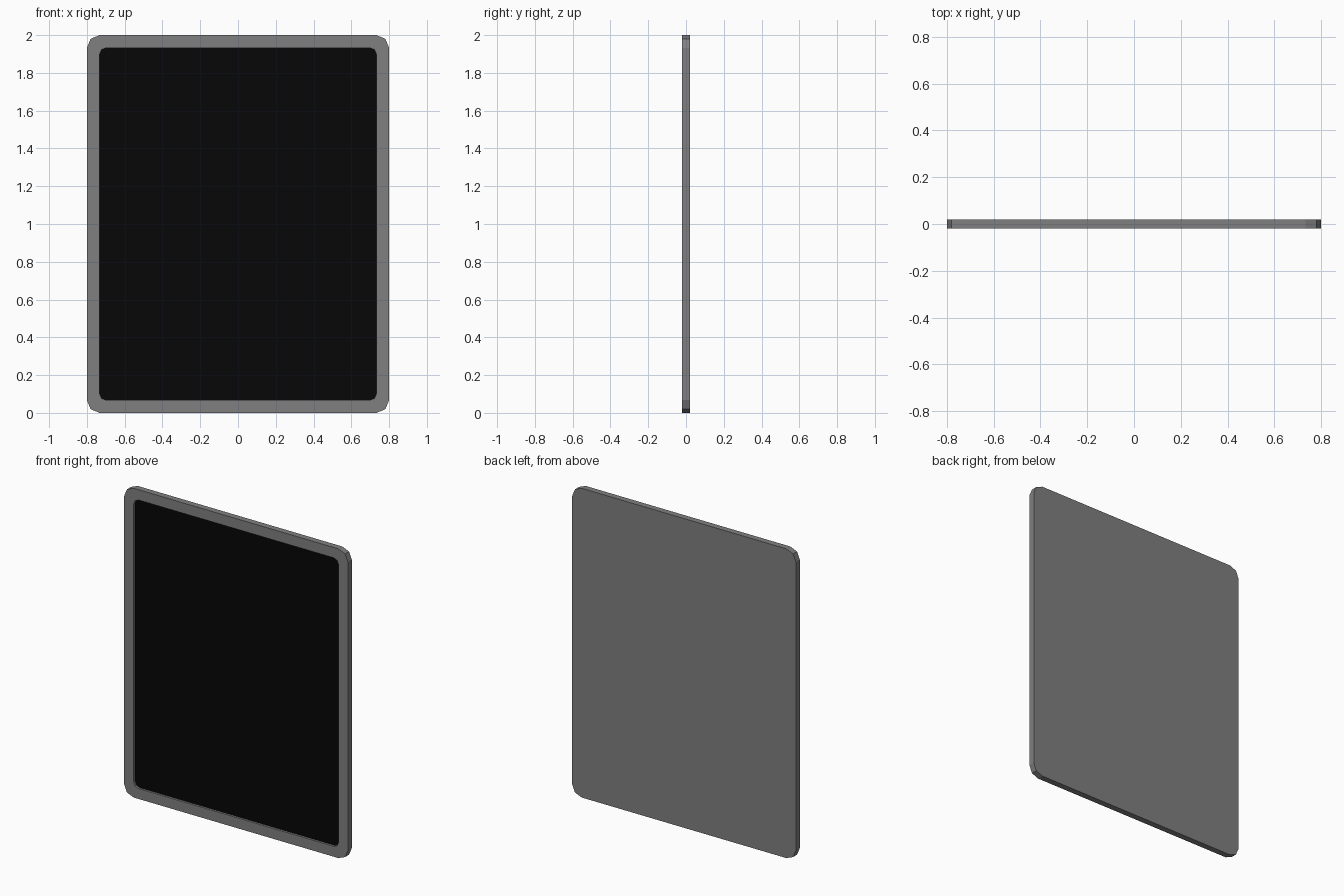
import bpy, bmesh, math

if "Cube" in bpy.data.objects:
    bpy.data.objects.remove(bpy.data.objects["Cube"])

HALF_W, HEIGHT, HALF_D = 0.8, 2.0, 0.02
RIM, RECESS_Y = 0.067, -0.006


def material(name, rgb):
    m = bpy.data.materials.new(name)
    m.diffuse_color = (*rgb, 1)
    m.use_nodes = True
    m.node_tree.nodes["Principled BSDF"].inputs["Base Color"].default_value = m.diffuse_color
    return m


def outline(inset, radius, segments=2):
    """Rounded rectangle in x, z, inset from the outer edge."""
    w, h = HALF_W - inset - radius, HEIGHT / 2 - inset - radius
    pts = []
    for k, (sx, sz) in enumerate(((1, 1), (-1, 1), (-1, -1), (1, -1))):
        for i in range(segments + 1):
            a = math.radians(90 * (k + i / segments))
            pts.append((sx * w + radius * math.cos(a),
                        HEIGHT / 2 + sz * h + radius * math.sin(a)))
    return pts


def ring(bm, pts, y):
    return [bm.verts.new((x, y, z)) for x, z in pts]


def bridge(bm, a, b):
    n = len(a)
    for i in range(n):
        j = (i + 1) % n
        bm.faces.new((a[i], a[j], b[j], b[i]))


def finish(bm, name, mat):
    me = bpy.data.meshes.new(name)
    bm.to_mesh(me)
    bm.free()
    me.materials.append(mat)
    ob = bpy.data.objects.new(name, me)
    bpy.context.collection.objects.link(ob)
    return ob


grey = material("frame grey", (0.216, 0.216, 0.216))
black = material("panel black", (0.002, 0.002, 0.002))
outer, inner = outline(0, 0.067), outline(RIM, 0.035)

# Frame: back plate, outer sides, front rim and recess walls
bm = bmesh.new()
back = ring(bm, outer, HALF_D)
front = ring(bm, outer, -HALF_D)
lip = ring(bm, inner, -HALF_D)
floor = ring(bm, inner, RECESS_Y)
bm.faces.new(back)
for a, b in ((back, front), (front, lip), (lip, floor)):
    bridge(bm, a, b)
bmesh.ops.recalc_face_normals(bm, faces=bm.faces)
# The back plate must face +y; flip the whole shell if it does not
bm.normal_update()
if max(bm.faces, key=lambda f: f.calc_center_median().y).normal.y < 0:
    bmesh.ops.reverse_faces(bm, faces=bm.faces)
finish(bm, "frame", grey)

# Dark panel at the bottom of the recess
bm = bmesh.new()
panel = bm.faces.new(ring(bm, inner, RECESS_Y))
bm.normal_update()
if panel.normal.y > 0:
    panel.normal_flip()
finish(bm, "panel", black)
